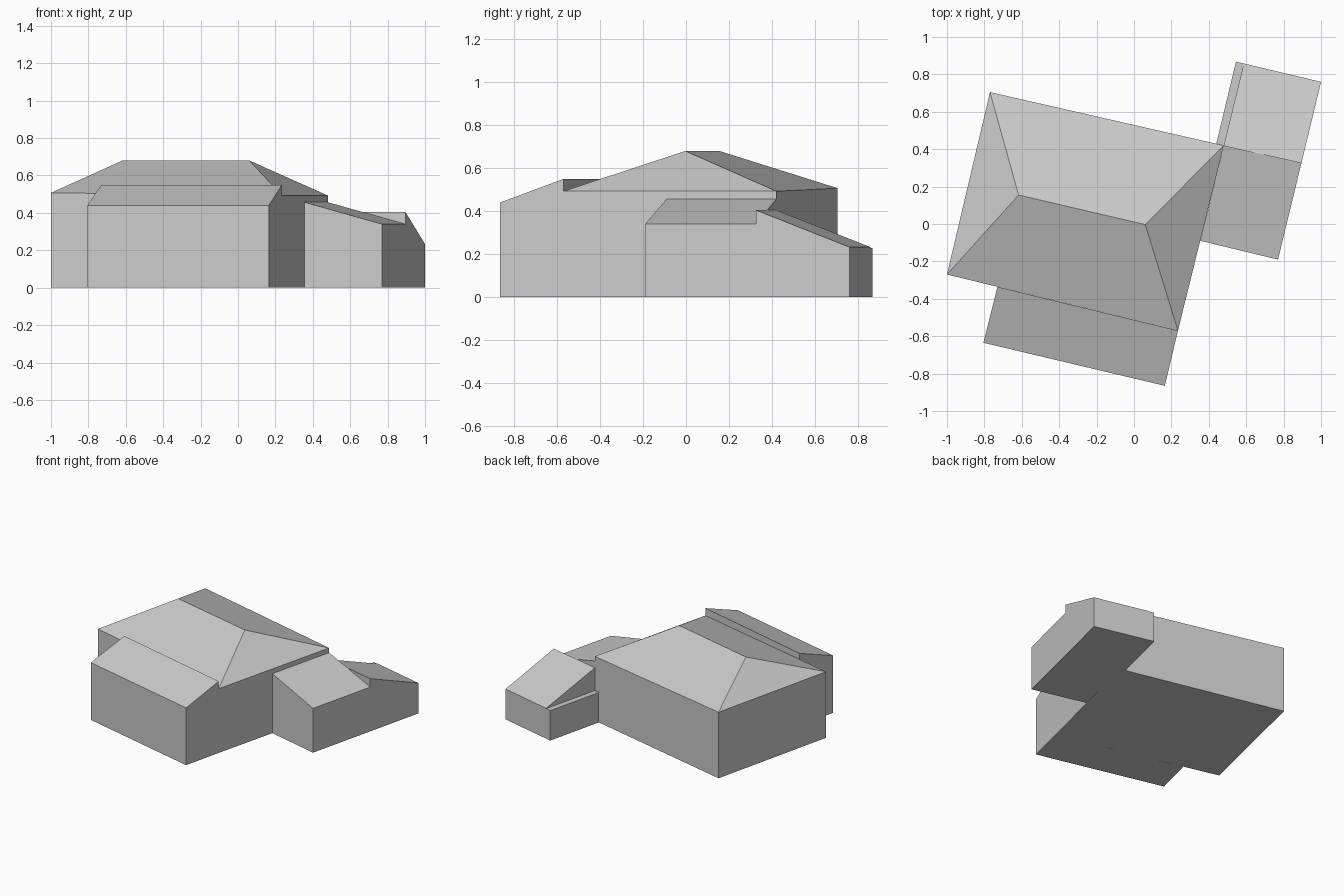
import bpy

cube = bpy.data.objects.get("Cube")
if cube:
    bpy.data.objects.remove(cube, do_unlink=True)

# One plain colour for the whole massing model
grey = bpy.data.materials.new("light grey")
grey.use_nodes = True
colour = (0.6, 0.6, 0.6, 1)
grey.diffuse_color = colour
grey.node_tree.nodes["Principled BSDF"].inputs["Base Color"].default_value = colour


def block(name, corners, ridge=()):
    """Closed block on the ground from (x, y, eave height) corners, listed
    counter-clockwise, with a sloped top or a hipped roof with a ridge."""
    n = len(corners)
    verts = [(x, y, 0) for x, y, z in corners] + list(corners) + list(ridge)
    faces = [tuple(reversed(range(n)))]
    for i in range(n):
        j = (i + 1) % n
        faces.append((i, j, n + j, n + i))
    if ridge:
        # corners run left-front, right-front, right-back, left-back
        lf, rf, rb, lb = range(n, n + 4)
        left, right = n + 4, n + 5
        faces += [(lf, rf, right, left), (rf, rb, right),
                  (rb, lb, left, right), (lb, lf, left)]
    else:
        faces.append(tuple(range(n, 2 * n)))
    mesh = bpy.data.meshes.new(name)
    mesh.from_pydata(verts, [], faces)
    mesh.materials.append(grey)
    mesh.update()
    obj = bpy.data.objects.new(name, mesh)
    bpy.context.collection.objects.link(obj)
    return obj


# Main house with hipped roof
block("main_house",
      [(-1.0, -0.27, 0.507), (0.235, -0.57, 0.493),
       (0.48, 0.42, 0.493), (-0.77, 0.705, 0.507)],
      ridge=[(-0.617, 0.155, 0.68), (0.06, -0.003, 0.68)])

# Front wing, single slope rising to the house
block("front_wing",
      [(-0.805, -0.635, 0.44), (0.165, -0.865, 0.44),
       (0.235, -0.57, 0.55), (-0.73, -0.336, 0.55)])

# Side wing, single slope falling away from the house
block("side_wing",
      [(0.355, -0.09, 0.457), (0.77, -0.19, 0.34),
       (0.895, 0.325, 0.34), (0.48, 0.42, 0.457)])

# Rear wing, single slope falling to the back
block("rear_wing",
      [(0.48, 0.42, 0.405), (0.895, 0.325, 0.405),
       (1.0, 0.76, 0.233), (0.587, 0.858, 0.233)])

# Low ledge beside the rear wing
block("rear_ledge",
      [(0.44, 0.43, 0.23), (0.48, 0.42, 0.23),
       (0.587, 0.858, 0.23), (0.545, 0.868, 0.23)])
